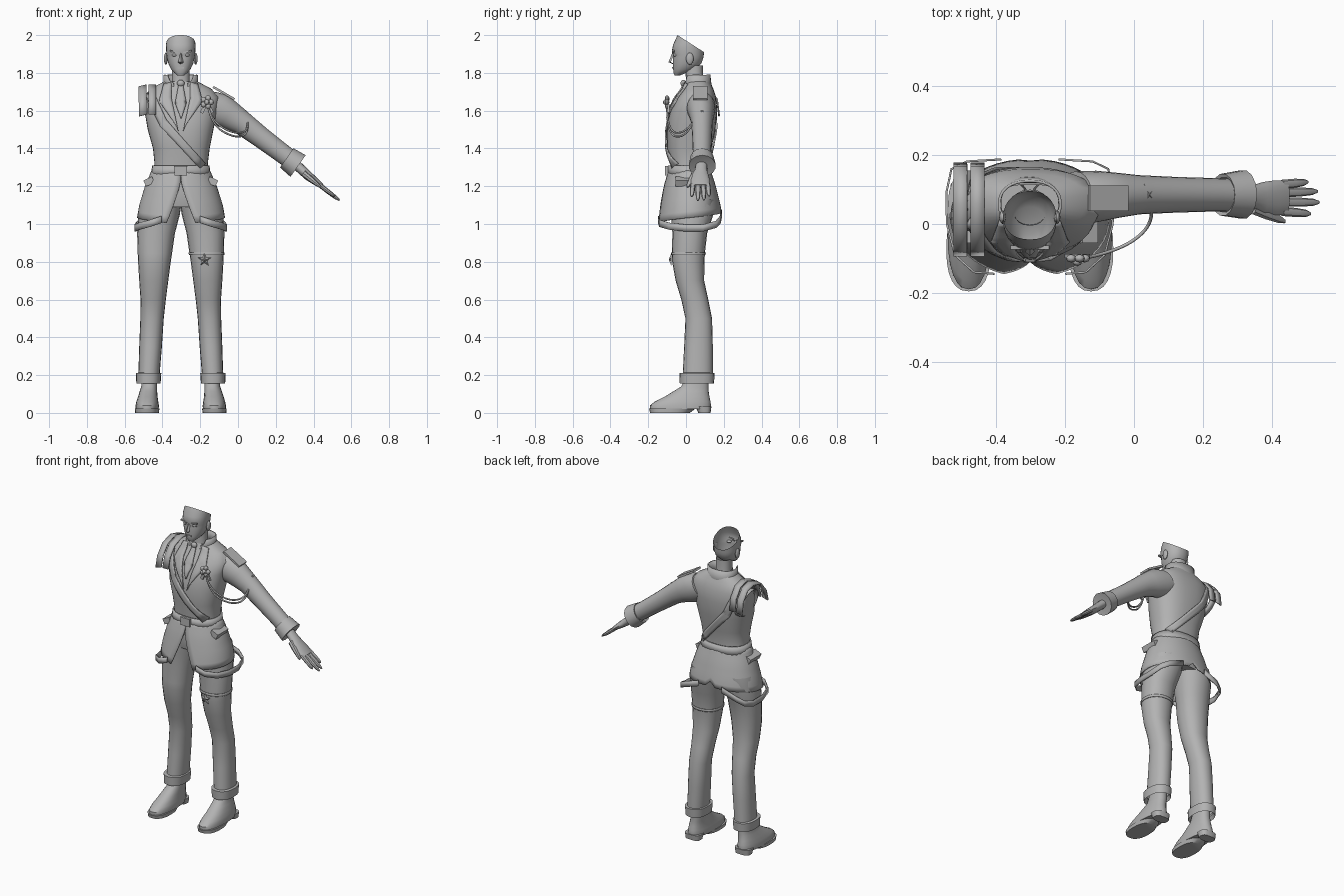
import bpy, bmesh, math
from mathutils import Vector
from mathutils.bvhtree import BVHTree

if "Cube" in bpy.data.objects:
    bpy.data.objects.remove(bpy.data.objects["Cube"])

CX = -0.303  # body centre line
cloth = bpy.data.materials.new("plain grey")
cloth.diffuse_color = (0.45, 0.45, 0.45, 1)
cloth.use_nodes = True
cloth.node_tree.nodes["Principled BSDF"].inputs["Base Color"].default_value = cloth.diffuse_color


def finish(name, bm, thick=0):
    bmesh.ops.recalc_face_normals(bm, faces=bm.faces)
    me = bpy.data.meshes.new(name)
    bm.to_mesh(me)
    bm.free()
    ob = bpy.data.objects.new(name, me)
    bpy.context.collection.objects.link(ob)
    me.materials.append(cloth)
    if thick:
        m = ob.modifiers.new("thickness", 'SOLIDIFY')
        m.thickness, m.offset = thick, 0
    return ob


def skin(name, rows, closed=True, caps=(False, False), thick=0):
    """Skin a list of point rows with quads."""
    bm = bmesh.new()
    vs = [[bm.verts.new(p) for p in r] for r in rows]
    n = len(rows[0])
    for a, b in zip(vs, vs[1:]):
        for i in range(n if closed else n - 1):
            j = (i + 1) % n
            bm.faces.new((a[i], a[j], b[j], b[i]))
    for cap, r in zip(caps, (vs[0], vs[-1])):
        if cap:
            bm.faces.new(r)
    return finish(name, bm, thick)


def se(c, p):
    return math.copysign(abs(c) ** (2 / p), c)


def oval(b, th, p=2.3):
    """Point on an oval with bounds (z, x0, x1, y0, y1); angle 0 is the front."""
    z, x0, x1, y0, y1 = b
    return Vector(((x0 + x1) / 2 + (x1 - x0) / 2 * se(math.sin(th), p),
                   (y0 + y1) / 2 - (y1 - y0) / 2 * se(math.cos(th), p), z))


def stack(name, rows, n=24, p=2.3, caps=(False, False), flip=False, thick=0):
    if flip:
        rows = [(z, 2 * CX - x1, 2 * CX - x0, y0, y1) for z, x0, x1, y0, y1 in rows]
    return skin(name, [[oval(b, 2 * math.pi * i / n, p) for i in range(n)] for b in rows],
                True, caps, thick)


def limb(name, rings, tilt=55, n=16, caps=(True, True), thick=0):
    """Rings (x, y, z, half height, half depth) tilted about the y axis."""
    t = math.radians(tilt)
    u, v = Vector((math.cos(t), 0, math.sin(t))), Vector((0, 1, 0))
    return skin(name, [[Vector(r[:3]) + u * r[3] * math.cos(a) + v * r[4] * math.sin(a)
                        for a in (2 * math.pi * i / n for i in range(n))] for r in rings],
                True, caps, thick)


def cord(name, pts, r, res=2):
    cu = bpy.data.curves.new(name, 'CURVE')
    cu.dimensions, cu.bevel_depth, cu.bevel_resolution = '3D', r, res
    cu.resolution_u = 6
    sp = cu.splines.new('NURBS')
    sp.points.add(len(pts) - 1)
    for q, p in zip(sp.points, pts):
        q.co = (*p, 1)
    sp.use_endpoint_u, sp.order_u = True, 4
    cu.materials.append(cloth)
    bpy.context.collection.objects.link(bpy.data.objects.new(name, cu))


def ball(name, loc, size, seg=12):
    bm = bmesh.new()
    bmesh.ops.create_uvsphere(bm, u_segments=seg, v_segments=seg // 2 + 2, radius=1)
    for v in bm.verts:
        v.co = Vector(loc) + Vector([a * b for a, b in zip(v.co, size)])
    return finish(name, bm)


def box(name, loc, size, tilt=0):
    bm = bmesh.new()
    bmesh.ops.create_cube(bm, size=1)
    for v in bm.verts:
        v.co = Vector([a * b for a, b in zip(v.co, size)])
    ob = finish(name, bm)
    ob.location, ob.rotation_euler = loc, (0, math.radians(tilt), 0)


def star(name, loc, normal, r):
    bm = bmesh.new()
    q = Vector(normal).to_track_quat('Z', 'Y')
    rim = [bm.verts.new(Vector(loc) + q @ Vector((math.sin(k * math.pi / 5), math.cos(k * math.pi / 5), 0))
                        * (r if k % 2 == 0 else r * 0.42)) for k in range(10)]
    top = bm.verts.new(Vector(loc) + q @ Vector((0, 0, r * 0.35)))
    for k in range(10):
        bm.faces.new((rim[k], rim[(k + 1) % 10], top))
    bm.faces.new(rim)
    finish(name, bm)


# Jacket body
TORSO = [(1.24, -.455, -.15, -.085, .125), (1.32, -.442, -.16, -.083, .12), (1.4, -.45, -.15, -.1, .135),
         (1.5, -.478, -.13, -.1, .155), (1.6, -.495, -.112, -.085, .165), (1.67, -.5, -.1, -.05, .16),
         (1.715, -.465, -.14, -.015, .145), (1.755, -.39, -.215, .0, .125)]
torso = stack("jacket_body", TORSO, 36, 2.4)
bvh = BVHTree.FromPolygons([v.co[:] for v in torso.data.vertices],
                           [p.vertices[:] for p in torso.data.polygons])


def patch(name, pairs, side=-1, lift=.006, sub=6):
    """Plate laid on the jacket; pairs of (x, z) edge points relative to the centre line."""
    rows, last = [], 0.0
    for (a, b), (c, d) in zip(pairs, pairs[1:]):
        for k in range(sub + 1):
            f = k / sub
            l, r = Vector(a).lerp(Vector(c), f), Vector(b).lerp(Vector(d), f)
            row = []
            for g in (0, .33, .67, 1):
                x, z = l.lerp(r, g)
                hit = bvh.ray_cast(Vector((CX + x, side, z)), Vector((0, -side, 0)))[0]
                last = hit.y if hit else last
                row.append(Vector((CX + x, last + side * lift, z)))
            rows.append(row)
    skin(name, rows, False, thick=.008)


# Lapels, tie, diagonal sash and pocket flaps
for s, tag in ((-1, "right"), (1, "left")):
    patch("lapel_" + tag, [((s * .05, 1.75), (s * .09, 1.74)), ((s * .05, 1.67), (s * .115, 1.65)),
                           ((s * .012, 1.49), (s * .03, 1.53))])
    box("pocket_flap_" + tag, (CX + s * .168, .0, 1.225), (.05, .11, .035), s * 25)
patch("tie", [((-.012, 1.735), (.012, 1.735)), ((-.03, 1.64), (.03, 1.64)), ((0, 1.56), (.004, 1.56))], lift=.01)
ball("tie_knot", (CX, -.015, 1.745), (.02, .014, .018))
sash = [((-.19, 1.69), (-.14, 1.69)), ((-.11, 1.52), (-.075, 1.55)), ((.1, 1.295), (.13, 1.32))]
patch("sash_front", sash, -1, .008)
patch("sash_back", sash, 1, .008)
for x in (-.505, -.455):
    arch = [(-.09, 1.58), (-.07, 1.65), (-.02, 1.71), (.06, 1.735), (.12, 1.72), (.165, 1.66), (.175, 1.58)]
    skin("shoulder_band", [[Vector((x - .02, y, z - (.01 if x < -.5 else 0))), Vector((x + .02, y, z))]
                           for y, z in arch], False, thick=.008)

# Empty armhole, belt and buckle
limb("armhole", [(-.46, .065, 1.6, .09, .085), (-.5, .07, 1.605, .092, .085)], 106, 20, (False, False), .006)
stack("belt", [(1.25, -.46, -.147, -.092, .132), (1.31, -.45, -.155, -.092, .13)], 28, thick=.008)
box("buckle", (CX, -.1, 1.283), (.065, .02, .05))

# Coat skirt, split at the front with a small vent at the back
SKIRT = [(1.29, -.452, -.154, -.088, .126), (1.2, -.49, -.115, -.115, .155),
         (1.1, -.52, -.083, -.135, .18), (1.0, -.537, -.066, -.152, .195)]


def skirt_bounds(z):
    for a, b in zip(SKIRT, SKIRT[1:]):
        if z >= b[0] - 1e-6:
            f = (a[0] - z) / (a[0] - b[0])
            return tuple(p + (q - p) * f for p, q in zip(a, b))
    return SKIRT[-1]


rows = []
for j in range(9):
    v = j / 8
    gap = math.asin(.36 * max(0, v - .2) / .8) ** 1.15
    row = []
    for i in range(41):
        s = i / 40
        c = abs(2 * s - 1)
        hem = 1.005 + .055 * (1 - c) ** .8 + (.03 if c < .02 else 0)
        row.append(oval(skirt_bounds(1.29 + v * (hem - 1.29)), gap + s * (2 * math.pi - 2 * gap), 2.1))
    rows.append(row)
skin("coat_skirt", rows, False, thick=.006)

# Trousers, cuffs, shoes and hanging straps
stack("trouser_seat", [(1.27, -.44, -.165, -.075, .115), (1.18, -.475, -.13, -.095, .14),
                       (1.09, -.49, -.115, -.075, .14)], 24, caps=(False, True))
LEG = [(1.13, -.31, -.095, -.085, .15), (1.05, -.298, -.078, -.08, .145), (.95, -.272, -.072, -.072, .112),
       (.845, -.257, -.075, -.075, .1), (.8, -.25, -.077, -.073, .098), (.7, -.237, -.083, -.055, .096),
       (.6, -.224, -.09, -.025, .118), (.5, -.213, -.089, -.003, .138), (.35, -.203, -.083, -.01, .142),
       (.19, -.19, -.078, -.018, .142)]
for flip, tag in ((False, "left"), (True, "right")):
    m = (lambda x: 2 * CX - x) if flip else (lambda x: x)
    stack("trouser_leg_" + tag, LEG, 20, 2.2, flip=flip)
    stack("trouser_cuff_" + tag, [(.18, -.185, -.08, -.01, .13), (.155, -.196, -.068, -.033, .148),
                                  (.21, -.2, -.065, -.035, .152), (.213, -.188, -.08, -.01, .135)],
          20, 2.4, flip=flip)
    stack("shoe_" + tag, [(.02, -.186, -.064, -.19, .13), (.04, -.187, -.064, -.19, .132),
                          (.06, -.184, -.068, -.165, .13), (.085, -.18, -.076, -.115, .124),
                          (.115, -.178, -.086, -.065, .12), (.14, -.178, -.094, -.025, .12),
                          (.19, -.178, -.095, .0, .12)], 24, 2.3, (True, True), flip)
    stack("sole_" + tag, [(.0, -.187, -.062, -.19, .02), (.022, -.19, -.06, -.196, .05)],
          24, 2.4, (True, True), flip)
    stack("heel_" + tag, [(.0, -.175, -.075, .065, .13), (.035, -.18, -.07, .05, .135)],
          16, 3, (True, True), flip)
    path = [(-.2, -.145, 1.02), (-.14, -.14, 1.0), (-.085, -.09, .985), (-.062, .0, .975), (-.06, .09, .975),
            (-.075, .16, .995), (-.12, .182, 1.02), (-.22, .188, 1.055)]
    skin("hanging_strap_" + tag, [[Vector((m(x), y, z - .015)), Vector((m(x), y, z + .022))]
                                  for x, y, z in path], False, thick=.006)
stack("thigh_band", [(.835, -.258, -.073, -.078, .102), (.85, -.26, -.073, -.078, .103)], 20, 2.2, thick=.004)
star("thigh_star", (-.178, -.078, .81), (0, -1, 0), .037)

# Sleeve, shoulder tab and cuff
limb("sleeve", [(-.17, .078, 1.63, .085, .075), (-.11, .08, 1.608, .093, .075), (-.05, .083, 1.578, .078, .066),
                (.015, .085, 1.54, .064, .057), (.12, .085, 1.46, .056, .052), (.22, .085, 1.385, .052, .049),
                (.3, .083, 1.325, .05, .048)], n=20)
limb("sleeve_cuff", [(.262, .085, 1.35, .054, .052), (.258, .085, 1.35, .062, .062),
                     (.318, .086, 1.307, .07, .072), (.315, .085, 1.309, .045, .045)], n=14, caps=(False, True))
box("shoulder_tab", (-.075, .075, 1.693), (.13, .075, .012), 30)
star("sleeve_star", (.038, .085, 1.592), (.57, 0, .82), .034)

# Hand
limb("hand", [(.31, .082, 1.312, .026, .03), (.345, .079, 1.28, .025, .034), (.375, .075, 1.252, .024, .047),
              (.41, .075, 1.226, .02, .052), (.445, .077, 1.2, .013, .048)], 52)
for y0, y1, x1, z1 in ((.037, .03, .513, 1.145), (.064, .063, .538, 1.125),
                       (.091, .095, .533, 1.127), (.115, .122, .505, 1.148)):
    a, b = Vector((.43, y0, 1.208)), Vector((x1, y1, z1))
    limb("finger", [(*a.lerp(b, f), r, r * 1.15) for f, r in ((0, .012), (.5, .0115), (.85, .009), (1, .004))], 52, 8)
a, b = Vector((.345, .05, 1.27)), Vector((.438, .008, 1.195))
limb("thumb", [(*a.lerp(b, f), r, r * 1.2) for f, r in ((0, .018), (.4, .016), (.8, .011), (1, .005))], 52, 8)

# Collar, open at the front
COLLAR = [(1.7, -.4, -.206, -.005, .14), (1.745, -.39, -.216, -.012, .13), (1.79, -.392, -.214, -.01, .125)]
skin("collar", [[oval((b[0] - (.03 if i in (0, 24) and k == 2 else 0),) + b[1:], g + i / 24 * (2 * math.pi - 2 * g))
                 for i in range(25)] for k, (b, g) in enumerate(zip(COLLAR, (.25, .4, .65)))], False, thick=.008)
stack("neck", [(1.7, -.36, -.246, -.01, .1), (1.76, -.35, -.256, .0, .09), (1.84, -.35, -.256, -.005, .09)], 18)

# Head: hollow shell cut by a plane sloping down to the back
head = stack("head", [(1.787, -.322, -.284, -.06, -.03), (1.8, -.337, -.269, -.066, .0),
                      (1.82, -.355, -.251, -.068, .05), (1.85, -.369, -.237, -.07, .082),
                      (1.88, -.376, -.23, -.069, .092), (1.895, -.378, -.228, -.068, .094),
                      (1.915, -.38, -.226, -.075, .097), (1.95, -.381, -.225, -.068, .1),
                      (2.0, -.375, -.231, -.045, .1), (2.03, -.37, -.236, -.035, .09)], 28, 2.2, (True, False))
bm = bmesh.new()
bm.from_mesh(head.data)
bmesh.ops.bisect_plane(bm, geom=bm.verts[:] + bm.edges[:] + bm.faces[:], plane_co=(CX, -.045, 2.0),
                       plane_no=(0, .09, .14), clear_outer=True)
bm.to_mesh(head.data)
bm.free()
skin("nose", [[Vector((CX - w, y + .012, z)), Vector((CX, y, z)), Vector((CX + w, y + .012, z))]
              for w, y, z in ((.006, -.074, 1.905), (.008, -.083, 1.88), (.014, -.093, 1.857), (.008, -.068, 1.846))],
     False)
box("lips", (CX, -.068, 1.826), (.034, .01, .008))
for s in (-1, 1):
    ball("eye", (CX + s * .033, -.055, 1.894), (.014, .014, .008))
    box("brow", (CX + s * .035, -.068, 1.912), (.045, .012, .008), -s * 12)
    ball("ear", (CX + s * .079, .02, 1.875), (.01, .02, .032))

# Chest ornament with cords to the sleeve
for k in range(5):
    t = k * 2 * math.pi / 5
    ball("ornament_petal", (-.165 + .022 * math.cos(t), -.1, 1.645 + .022 * math.sin(t)), (.015, .012, .015), 8)
ball("ornament_centre", (-.165, -.11, 1.645), (.014, .012, .014), 8)
for s in (-1, 1):
    box("ornament_tail", (-.165 + s * .018, -.093, 1.61), (.018, .012, .05), -s * 25)
for d in (0, .02):
    cord("cord", [(-.16, -.1, 1.625), (-.14, -.1, 1.55 - d), (-.06, -.08, 1.49 - d), (.02, -.04, 1.475 - d),
                  (.055, .01, 1.5 - d), (.05, .045, 1.55)], .005)

bpy.ops.object.select_all(action='DESELECT')
for ob in bpy.context.scene.objects:
    if ob.type == 'MESH':
        ob.select_set(True)
        bpy.context.view_layer.objects.active = ob
bpy.ops.object.shade_smooth_by_angle(angle=math.radians(40))
